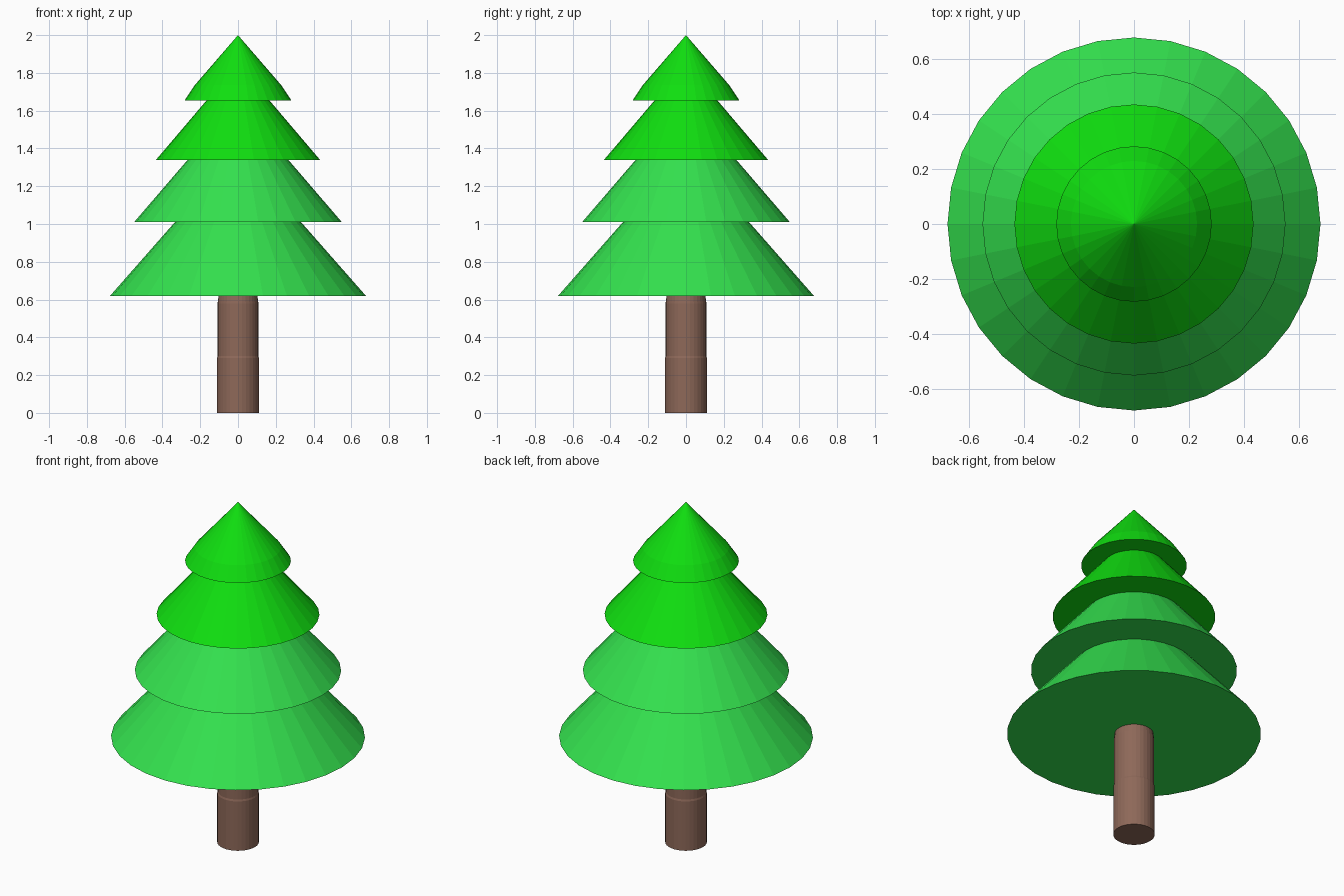
import bpy
import bmesh
from math import cos, sin, tau

cube = bpy.data.objects.get("Cube")
if cube:
    bpy.data.objects.remove(cube, do_unlink=True)

SIDES = 32


def make_material(name, rgb):
    mat = bpy.data.materials.new(name)
    mat.use_nodes = True
    mat.diffuse_color = (*rgb, 1)
    bsdf = mat.node_tree.nodes["Principled BSDF"]
    bsdf.inputs["Base Color"].default_value = (*rgb, 1)
    bsdf.inputs["Roughness"].default_value = 0.9
    return mat


def turned(name, profile, mat):
    """Closed faceted solid turned about z from (radius, height) points, bottom first."""
    bm = bmesh.new()
    rings = []
    for r, z in profile:
        if r == 0:
            rings.append([bm.verts.new((0, 0, z))] * SIDES)
        else:
            rings.append([bm.verts.new((r * cos(tau * i / SIDES), r * sin(tau * i / SIDES), z))
                          for i in range(SIDES)])
    for low, high in zip(rings, rings[1:]):
        for i in range(SIDES):
            j = (i + 1) % SIDES
            corners = [low[i], low[j], high[j], high[i]]
            bm.faces.new(list(dict.fromkeys(corners)))
    bm.faces.new(rings[0][::-1])
    if profile[-1][0] > 0:
        bm.faces.new(rings[-1])
    mesh = bpy.data.meshes.new(name)
    bm.to_mesh(mesh)
    bm.free()
    mesh.materials.append(mat)
    obj = bpy.data.objects.new(name, mesh)
    bpy.context.collection.objects.link(obj)
    return obj


bark = make_material("bark brown", (0.27, 0.14, 0.10))
soft_green = make_material("soft green", (0.034, 0.76, 0.077))
bright_green = make_material("bright green", (0.005, 0.74, 0.005))

# Trunk, slightly thicker at the foot and drawn in under the branches
turned("trunk", [(0.111, 0), (0.111, 0.29), (0.108, 0.30), (0.108, 0.58), (0.10, 0.64)], bark)

# Branch tiers, from the widest up to the bent tip
turned("lowest_branches", [(0.677, 0.62), (0, 1.39)], soft_green)
turned("lower_branches", [(0.55, 1.01), (0, 1.65)], soft_green)
turned("upper_branches", [(0.434, 1.34), (0, 1.85)], bright_green)
turned("tree_tip", [(0.282, 1.655), (0.229, 1.735), (0, 2)], bright_green)
